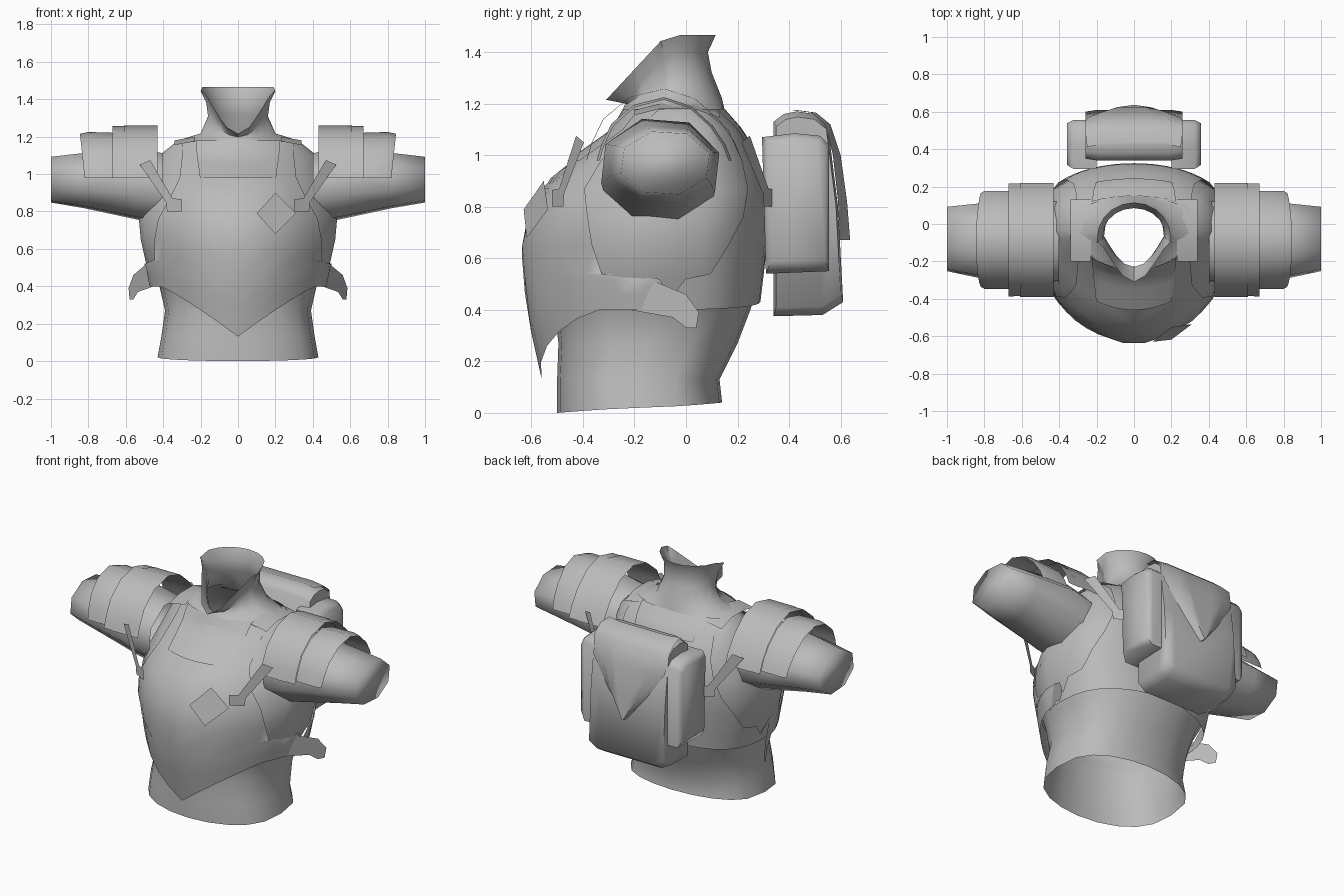
import bpy, bmesh
from math import sin, cos, pi, radians

if "Cube" in bpy.data.objects:
    bpy.data.objects.remove(bpy.data.objects["Cube"])

GREY = (0.5, 0.5, 0.5, 1)
mat = bpy.data.materials.new("plain grey")
mat.use_nodes = True
mat.diffuse_color = GREY
mat.node_tree.nodes["Principled BSDF"].inputs["Base Color"].default_value = GREY


def finish(name, bm, mirror=False, sharp=50):
    bmesh.ops.remove_doubles(bm, verts=bm.verts, dist=0.0005)
    bmesh.ops.recalc_face_normals(bm, faces=bm.faces)
    mesh = bpy.data.meshes.new(name)
    bm.to_mesh(mesh)
    bm.free()
    obj = bpy.data.objects.new(name, mesh)
    bpy.context.collection.objects.link(obj)
    mesh.materials.append(mat)
    bpy.ops.object.select_all(action='DESELECT')
    obj.select_set(True)
    bpy.context.view_layer.objects.active = obj
    bpy.ops.object.shade_smooth_by_angle(angle=radians(sharp))
    if mirror:
        obj.modifiers.new("mirror", 'MIRROR').use_mirror_merge = False
    return obj


def sheet(name, rows, wrap=False, caps=(), mirror=False, sharp=50):
    """Skin a list of point rows; wrap closes each row, caps fills chosen rows."""
    bm = bmesh.new()
    grid = [[bm.verts.new(p) for p in row] for row in rows]
    n = len(rows[0])
    for a, b in zip(grid, grid[1:]):
        for i in range(n if wrap else n - 1):
            j = (i + 1) % n
            bm.faces.new((a[i], a[j], b[j], b[i]))
    for c in caps:
        bm.faces.new(grid[c])
    return finish(name, bm, mirror, sharp)


def plate(name, outline, place, mirror=False):
    bm = bmesh.new()
    bm.faces.new([bm.verts.new(place(a, b)) for a, b in outline])
    return finish(name, bm, mirror)


def lerp(table, z):
    """Piecewise linear lookup; each entry is (z, value, value...)."""
    if z <= table[0][0]:
        return table[0][1:]
    for a, b in zip(table, table[1:]):
        if z <= b[0]:
            t = (z - a[0]) / (b[0] - a[0])
            return tuple(p + (q - p) * t for p, q in zip(a[1:], b[1:]))
    return table[-1][1:]


def oval(angle, hw, front, back, pf=1.4, pb=0.6):
    """Point of a torso section: pointed front, flat back; angle 0 is the front."""
    mid, c = (front + back) / 2, cos(angle)
    half = (back - front) / 2
    y = mid - half * c ** pf if c > 0 else mid + half * (-c) ** pb
    return hw * sin(angle), y


# Torso sections: height, half width, front y, back y
BODY = [(0.13, 0.41, -0.56, 0.18), (0.4, 0.475, -0.62, 0.285),
        (0.65, 0.53, -0.64, 0.315), (0.76, 0.54, -0.615, 0.325),
        (0.87, 0.51, -0.57, 0.325), (0.98, 0.47, -0.45, 0.28),
        (1.1, 0.43, -0.28, 0.21), (1.18, 0.33, -0.235, 0.14)]
ANGLES = [2 * pi * i / 20 for i in range(20)]


def body(angle, z, off=0.0):
    hw, f, b = lerp(BODY, z)
    x, y = oval(angle, hw + off, f - off, b + off)
    return x, y, z


# Shirt: flared waist tube running up inside the armour
waist = [(0.02, 0.43, -0.5, 0.14), (0.13, 0.41, -0.5, 0.13),
         (0.27, 0.39, -0.495, 0.2), (0.4, 0.42, -0.51, 0.25)]
rows = []
for z, hw, f, b in waist:
    row = []
    for a in ANGLES:
        x, y = oval(a, hw, f, b, 0.75, 0.65)
        row.append((x, y, z - (0.02 * cos(a) if z < 0.1 else 0)))
    rows.append(row)
for z in (0.53, 0.65, 0.76, 0.87, 0.98, 1.1, 1.175):
    rows.append([body(a, z, -0.01) for a in ANGLES])
sheet("shirt", rows, wrap=True)


# Chest and back armour with arm openings
def armour(name, edge, low, centre):
    top, base = 1.18, edge[0][0]
    rows = []
    for z0 in (0.4, 0.46, 0.52, 0.54, 0.65, 0.76, 0.87, 0.98, 1.1, 1.18):
        v = (z0 - base) / (top - base)
        row = []
        for i in range(-8, 9):
            u = i / 8
            lo = low(u * radians(edge[0][1]))
            z = lo + (top - lo) * v
            spread = radians(lerp(edge, z0)[0])
            row.append(body(centre + u * spread, z))
        rows.append(row)
    return sheet(name, rows)


armour("chest_plate",
       [(0.4, 97), (0.52, 92), (0.54, 62), (0.73, 54), (0.95, 41), (1.1, 44), (1.18, 66)],
       lambda a: 0.13 + 0.27 * min(1, abs(sin(a)) / 0.85) if abs(a) < pi / 2 else 0.4, 0)
armour("back_plate",
       [(0.4, 88), (0.52, 80), (0.54, 68), (0.75, 49), (0.95, 43), (1.1, 46), (1.18, 66)],
       lambda a: 0.43 - 0.03 * abs(sin(a)), pi)

# Side buckle tabs flaring away from the waist
plate("side_tab", [(-0.22, 0.52), (-0.12, 0.51), (0, 0.46), (0.05, 0.39),
                   (0.04, 0.33), (0, 0.33), (-0.05, 0.37), (-0.22, 0.4)],
      lambda y, z: (0.49 + (y + 0.14) * 0.5, y, z), mirror=True)

# Gorget panels lying on chest and upper back
for name, centre, low in (("gorget_front", 0, 0.98), ("gorget_back", pi, 1.06)):
    rows = []
    for k in range(6):
        z = low + (1.18 - low) * k / 5
        half = 0.19 + 0.03 * k / 5
        hw = lerp(BODY, z)[0]
        rows.append([body(centre + i / 4 * half / hw * 1.08, z, 0.01)
                     for i in range(-4, 5)])
    sheet(name, rows)

# Collar: shoulder flare, narrow neck, open rim sloping to a front point
rows = []
for hw, f, b, zf, zb, point in (
        (0.335, -0.245, 0.15, 1.175, 1.175, 1.4), (0.2, -0.24, 0.14, 1.192, 1.22, 1.6),
        (0.16, -0.23, 0.1, 1.198, 1.32, 2.2), (0.17, -0.25, 0.085, 1.203, 1.4, 2.8),
        (0.2, -0.31, 0.115, 1.215, 1.466, 3.5)):
    row = []
    for a in ANGLES:
        x, y = oval(a, hw, f, b, point, 0.9)
        t = min(1, (y - f) / (0.55 * (b - f)))
        row.append((x, y, zf + (zb - zf) * t))
    rows.append(row)
sheet("collar", rows, wrap=True)

# Shoulder straps
ARCH = [(-0.2, 1.175), (-0.1, 1.2), (0.03, 1.2), (0.13, 1.165)]
sheet("shoulder_strap", [[(x, y, z - drop) for y, z in ARCH]
                         for x, drop in ((0.23, 0), (0.34, 0.02))], mirror=True)

# Sleeves: x, y centre, z centre, y radius, z radius
rows = []
for x, cy, cz, ry, rz in ((0.4, -0.1, 0.92, 0.23, 0.2), (0.55, -0.1, 0.95, 0.24, 0.2),
                          (0.82, -0.09, 0.965, 0.21, 0.155), (1.0, -0.08, 0.97, 0.18, 0.128)):
    rows.append([(x, cy + ry * cos(k * pi / 4 + 0.3), cz + rz * sin(k * pi / 4 + 0.3))
                 for k in range(8)])
sheet("sleeve", rows, wrap=True, caps=(-1,), mirror=True, sharp=120)

# Overlapping shoulder guards: (x, y scale, top height) per row
GUARD = [(-1, 0), (-0.93, 0.25), (-0.78, 0.58), (-0.45, 0.88), (0, 1),
         (0.4, 0.86), (0.72, 0.55), (0.91, 0.25), (1, 0)]
for name, stations in (
        ("shoulder_guard_inner", ((0.43, 0.305, 1.26), (0.61, 0.305, 1.26))),
        ("shoulder_guard_middle", ((0.59, 0.3, 1.257), (0.67, 0.302, 1.258))),
        ("shoulder_guard_outer", ((0.65, 0.262, 1.22), (0.8, 0.262, 1.225),
                                  (0.845, 0.25, 1.215)))):
    sheet(name, [[(x - (0.025 * (1 - h) if x > 0.8 else 0), -0.085 + w * y,
                   0.98 + (top - 0.98) * h) for y, h in GUARD]
                 for x, w, top in stations], mirror=True)

# Harness clips, front and back, and the chest badge
CLIP = [(0.3, 0.8), (0.38, 0.8), (0.385, 0.85), (0.525, 1.05),
        (0.47, 1.075), (0.35, 0.87), (0.3, 0.865)]
plate("front_clip", CLIP, lambda x, z: (x, -0.52 + (x - 0.3) * 0.55, z), mirror=True)
plate("back_clip", CLIP, lambda x, z: (x + 0.03, 0.35 - (x - 0.3) * 0.6, z), mirror=True)
plate("chest_badge", [(0.2, 0.9), (0.31, 0.79), (0.2, 0.68), (0.1, 0.79)],
      lambda x, z: (x, -0.585 + 0.45 * (x - 0.2) + 0.3 * (z - 0.79), z))


# Backpack: side profile swept across, shrinking at the ends
def pack(name, profile, stations, mirror=False):
    cy = sum(p[0] for p in profile) / len(profile)
    cz = sum(p[1] for p in profile) / len(profile)
    rows = [[(x, cy + (y - cy) * s, cz + (z - cz) * s) for y, z in profile]
            for x, s in stations]
    return sheet(name, rows, wrap=True, caps=(0, -1), mirror=mirror, sharp=65)


pack("backpack", [(0.34, 0.375), (0.34, 1.13), (0.38, 1.16), (0.43, 1.17), (0.5, 1.16),
                  (0.55, 1.12), (0.59, 0.8), (0.61, 0.43), (0.53, 0.38)],
     ((-0.26, 0.93), (-0.2, 1), (0.2, 1), (0.26, 0.93)))
pack("side_pocket", [(0.31, 0.54), (0.295, 1.07), (0.42, 1.085), (0.52, 1.075),
                     (0.555, 1.04), (0.555, 0.55)],
     ((0.2, 1), (0.325, 1), (0.358, 0.86)), mirror=True)

# Pointed flap over the pack, its edges turned in towards it
rows = []
for z, y, hw, turn in ((1.175, 0.43, 0.25, 0.02), (1.165, 0.505, 0.26, 0.02),
                       (1.12, 0.56, 0.262, 0.02), (1.0, 0.6, 0.25, 0.03),
                       (0.82, 0.625, 0.13, 0.035), (0.67, 0.637, 0.004, 0.04)):
    rows.append([(hw * i / 3, y - turn * (abs(i) == 3), z) for i in range(-3, 4)])
sheet("backpack_flap", rows)
